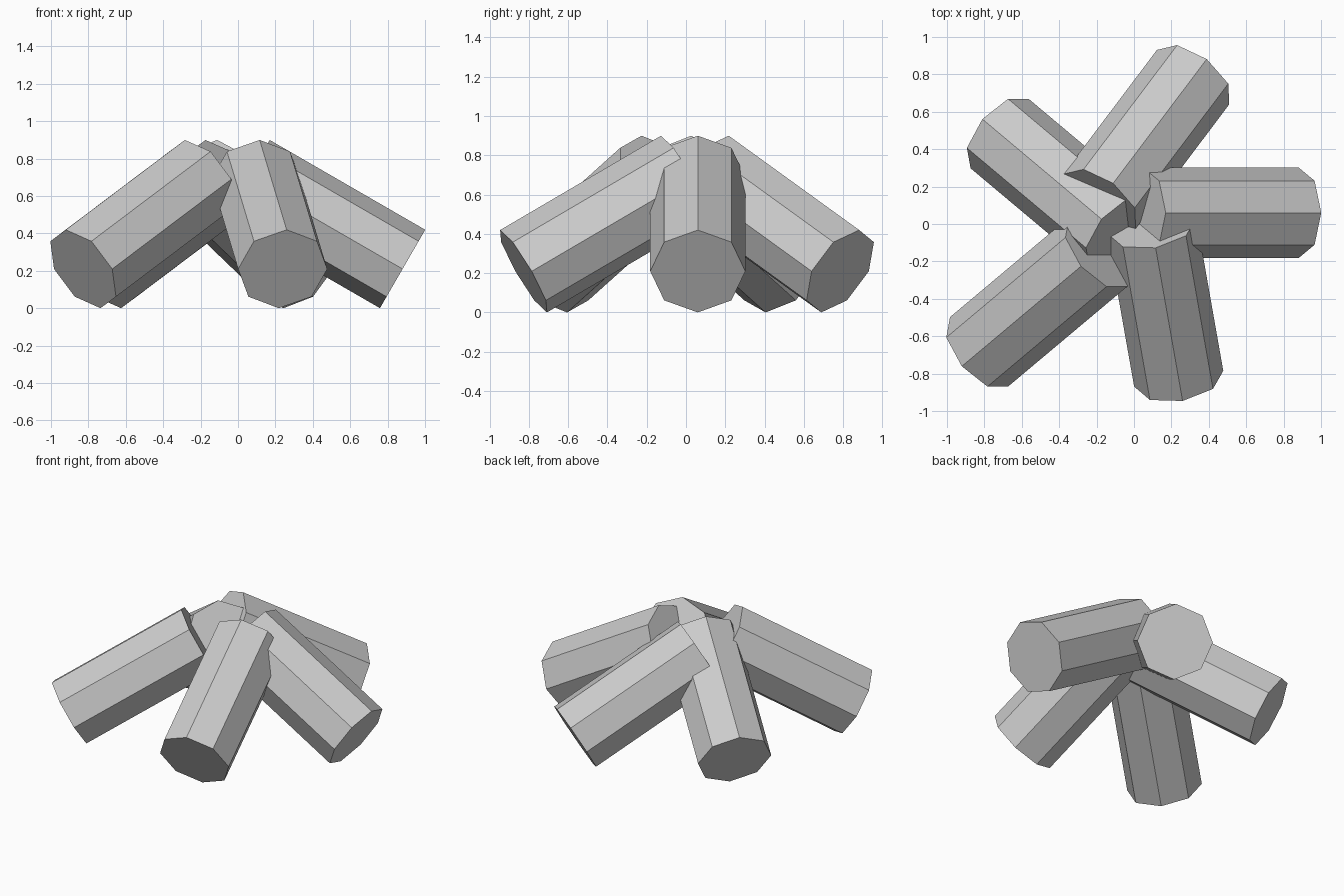
import bpy, math
from mathutils import Matrix, Vector

if "Cube" in bpy.data.objects:
    bpy.data.objects.remove(bpy.data.objects["Cube"])

R, LENGTH, TILT = 0.242, 0.96, math.radians(30)
Z_OUT = R * math.cos(TILT)  # lower rim rests on the ground


def log(name, x, y, heading):
    """Eight-sided log; (x, y) is the centre of its low outer end."""
    a = math.radians(heading)
    axis = Vector((math.cos(a) * math.cos(TILT), math.sin(a) * math.cos(TILT), -math.sin(TILT)))
    side = Vector((-math.sin(a), math.cos(a), 0))
    up = axis.cross(side)
    centre = Vector((x, y, Z_OUT)) - axis * LENGTH / 2
    bpy.ops.mesh.primitive_cylinder_add(vertices=8, radius=R, depth=LENGTH)
    ob = bpy.context.object
    ob.name = name
    # local Z along the log, a corner pointing straight up
    rot = Matrix((up, side, -axis)).transposed()
    if rot.determinant() < 0:
        rot = Matrix((up, -side, -axis)).transposed()
    ob.matrix_world = Matrix.Translation(centre) @ rot.to_4x4()


# five logs leaning together, slightly irregular
log("log_right", 0.88, 0.06, 0)
log("log_back_right", 0.316, 0.785, 53)
log("log_back_left", -0.718, 0.483, 140)
log("log_front_left", -0.828, -0.683, 220)
log("log_front", 0.239, -0.827, 280)
